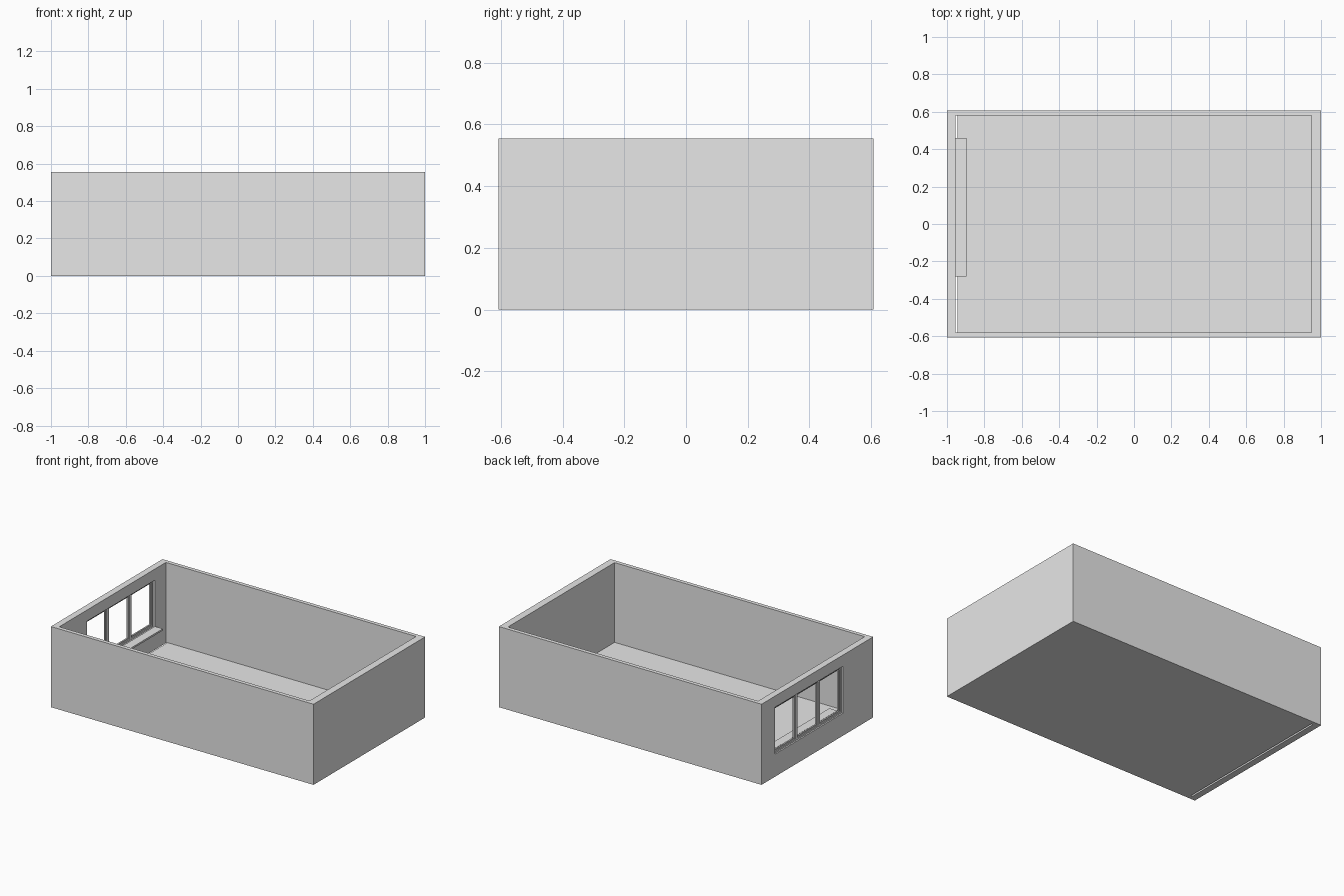
import bpy

if "Cube" in bpy.data.objects:
    bpy.data.objects.remove(bpy.data.objects["Cube"], do_unlink=True)


def material(name, value):
    mat = bpy.data.materials.new(name)
    colour = (value, value, value, 1)
    mat.use_nodes = True
    mat.diffuse_color = colour
    for node in mat.node_tree.nodes:
        if node.type == 'BSDF_PRINCIPLED':
            node.inputs["Base Color"].default_value = colour
    return mat


def box(name, x, y, z, mat):
    """Box spanning the given (low, high) ranges."""
    spans = (x, y, z)
    bpy.ops.mesh.primitive_cube_add(size=1, location=[(a + b) / 2 for a, b in spans])
    obj = bpy.context.object
    obj.name = name
    obj.scale = [b - a for a, b in spans]
    bpy.ops.object.transform_apply(location=False, rotation=False, scale=True)
    obj.data.materials.append(mat)
    return obj


def cut(target, x, y, z):
    """Cut a box-shaped hole and discard the cutter."""
    cutter = box("cutter", x, y, z, target.data.materials[0])
    cutter.hide_render = True
    mod = target.modifiers.new("opening", 'BOOLEAN')
    mod.operation = 'DIFFERENCE'
    mod.solver = 'EXACT'
    mod.object = cutter
    bpy.context.view_layer.objects.active = target
    bpy.ops.object.modifier_apply(modifier=mod.name)
    bpy.data.objects.remove(cutter, do_unlink=True)


grey = material("plaster grey", 0.8)
white = material("sill white", 1.0)

HEIGHT = 0.555
WIN_Y = (-0.28, 0.46)
WIN_Z = (0.155, 0.478)
INNER_X = (-0.955, 0.95)
INNER_Y = (-0.58, 0.58)

# Four walls with a window opening on the right side
walls = box("walls", (-1, 1), (-0.607, 0.607), (0, HEIGHT), grey)
cut(walls, INNER_X, INNER_Y, (-0.1, 1))
cut(walls, (-1.1, -0.9), WIN_Y, WIN_Z)

# Thin floor, stopping just short of the window wall
box("floor", (-0.943, INNER_X[1]), INNER_Y, (0, 0.006), grey)

# Window frame with three openings, each holding a slimmer sash
frame = box("window_frame", (-0.99, -0.968), WIN_Y, WIN_Z, grey)
pane = (WIN_Y[1] - WIN_Y[0]) / 3
for i in range(3):
    low = WIN_Y[0] + i * pane
    edge, sash = 0.012, 0.02
    y = (low + edge, low + pane - edge)
    z = (WIN_Z[0] + edge, WIN_Z[1] - edge)
    cut(frame, (-1.1, -0.9), y, z)
    leaf = box(f"window_sash_{i + 1}", (-0.984, -0.974), y, z, grey)
    cut(leaf, (-1.1, -0.9), (low + sash, low + pane - sash),
        (WIN_Z[0] + sash, WIN_Z[1] - sash))

# Inner window sill
box("window_sill", (INNER_X[0], -0.895), WIN_Y, (0.148, 0.16), white)
